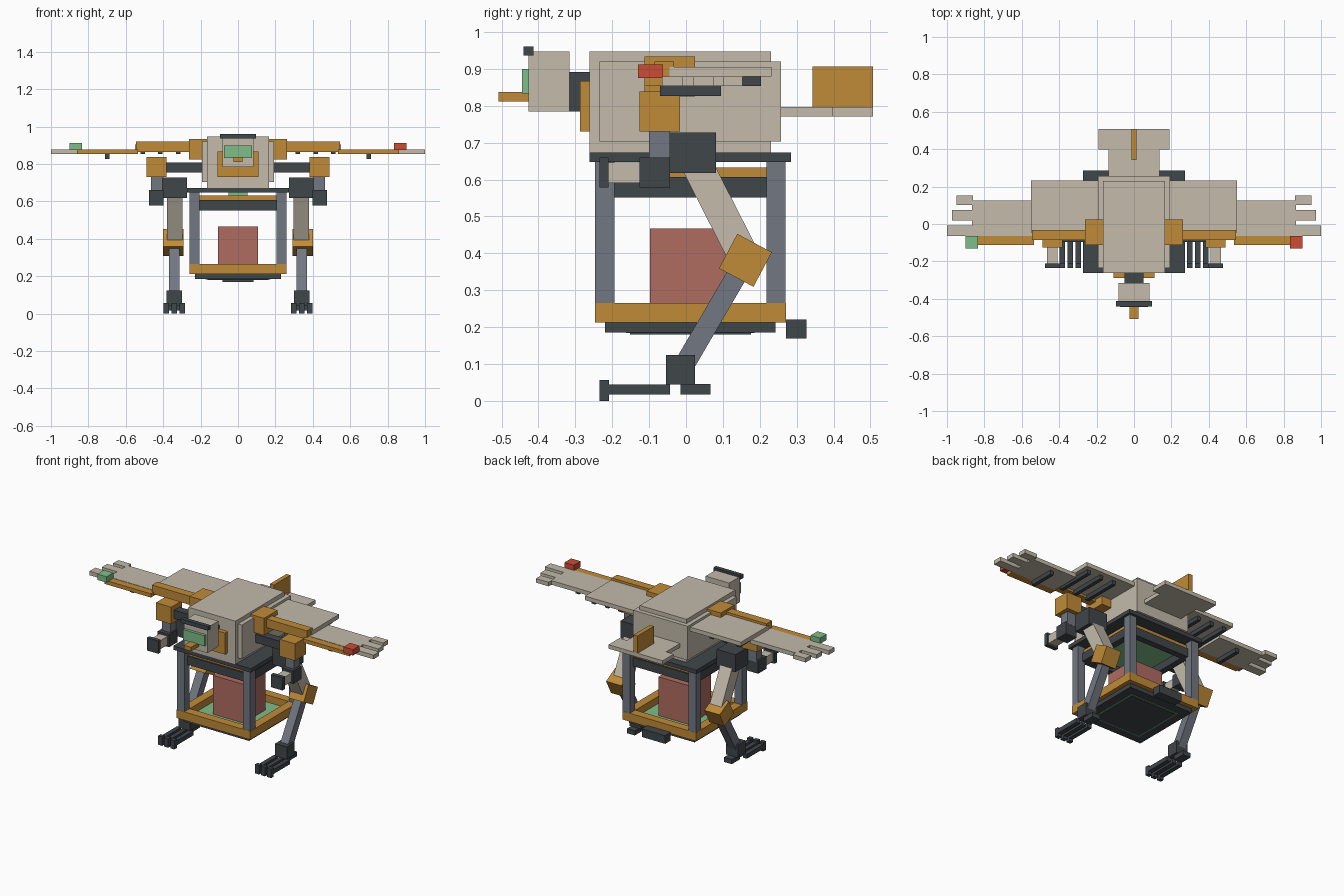
import bpy, bmesh, math
from mathutils import Matrix, Vector

if "Cube" in bpy.data.objects:
    bpy.data.objects.remove(bpy.data.objects["Cube"])


def material(name, rgb):
    lin = [((c / 255 + 0.055) / 1.055) ** 2.4 for c in rgb]
    m = bpy.data.materials.new(name)
    m.diffuse_color = (*lin, 1)
    m.use_nodes = True
    m.node_tree.nodes["Principled BSDF"].inputs["Base Color"].default_value = m.diffuse_color
    return m


CREAM = material("cream", (195, 187, 171))
ORANGE = material("orange", (192, 139, 56))
DARK = material("charcoal", (64, 70, 74))
SLATE = material("slate", (114, 119, 130))
GREEN = material("green", (128, 189, 136))
RED = material("red", (204, 76, 54))
PINK = material("dusty red", (176, 108, 97))


def boxes(name, mat, ranges, tilt=0):
    """One object from boxes given as (x0, x1, y0, y1, z0, z1); tilt turns it about x."""
    bm = bmesh.new()
    r0 = ranges[0]
    origin = Vector([(r0[i] + r0[i + 1]) / 2 for i in (0, 2, 4)])
    for x0, x1, y0, y1, z0, z1 in ranges:
        centre = Vector(((x0 + x1) / 2, (y0 + y1) / 2, (z0 + z1) / 2)) - origin
        size = Matrix.Diagonal((abs(x1 - x0), y1 - y0, z1 - z0, 1))
        bmesh.ops.create_cube(bm, size=1, matrix=Matrix.Translation(centre) @ size)
    me = bpy.data.meshes.new(name)
    bm.to_mesh(me)
    bm.free()
    me.materials.append(mat)
    ob = bpy.data.objects.new(name, me)
    ob.location = origin
    ob.rotation_euler.x = tilt
    bpy.context.collection.objects.link(ob)
    return ob


def pair(name, mat, ranges, tilt=0):
    """Right part and its mirror on the left."""
    boxes("right_" + name, mat, ranges, tilt)
    boxes("left_" + name, mat, [(-b, -a, *r) for a, b, *r in ranges], tilt)


def limb(name, mat, x0, x1, a, b, width):
    """Mirrored bar between two (y, z) points."""
    dy, dz = b[0] - a[0], b[1] - a[1]
    half = math.hypot(dy, dz) / 2
    cy, cz = (a[0] + b[0]) / 2, (a[1] + b[1]) / 2
    pair(name, mat, [(x0, x1, cy - width / 2, cy + width / 2, cz - half, cz + half)],
         math.atan2(-dy, dz))


CY = 0.012  # centre of the carrying frame


def ring(name, mat, half, wall, z0, z1):
    """Square frame of four beams."""
    inn = half - wall
    boxes(name, mat, [(-half, half, CY - half, CY - inn, z0, z1),
                      (-half, half, CY + inn, CY + half, z0, z1),
                      (-half, -inn, CY - inn, CY + inn, z0, z1),
                      (inn, half, CY - inn, CY + inn, z0, z1)])


def plate(name, mat, half, z0, z1):
    boxes(name, mat, [(-half, half, CY - half, CY + half, z0, z1)])


# Body
boxes("body_core", CREAM, [(-.165, .165, -.261, .23, .672, .947)])
boxes("body_shell", CREAM, [(-.192, .192, -.235, .257, .703, .92)])
plate("body_base", DARK, .273, .648, .673)

# Head
boxes("collar", ORANGE, [(-.11, .11, -.288, -.26, .73, .867)])
boxes("neck", DARK, [(-.052, .052, -.317, -.255, .785, .892)])
boxes("head", CREAM, [(-.083, .083, -.427, -.316, .785, .947)])
boxes("face_panel", GREEN, [(-.075, .075, -.445, -.426, .833, .9)])
boxes("beak", ORANGE, [(-.025, .025, -.508, -.426, .812, .837)])
boxes("brow", DARK, [(-.096, .096, -.44, -.413, .936, .961)])

# Tail
boxes("tail_root", CREAM, [(-.137, .137, .25, .398, .771, .796)])
boxes("tail_tip", CREAM, [(-.191, .191, .397, .507, .771, .796)])
boxes("tail_fin", ORANGE, [(-.014, .014, .343, .507, .796, .906)])

# Carrying frame under the body
plate("hoist_plate", ORANGE, .215, .606, .633)
ring("hoist_frame", DARK, .225, .04, .552, .607)
plate("hoist_ceiling", GREEN, .186, .601, .606)
boxes("hoist_pin", GREEN, [(-.052, .052, -.04, .065, .63, .65)])
boxes("frame_posts", SLATE,
      [(x - .026, x + .026, y - .026, y + .026, .26, .65)
       for x in (-.232, .232) for y in (CY - .232, CY + .232)])
ring("tray_rim", ORANGE, .259, .055, .212, .265)
plate("tray_floor", GREEN, .21, .21, .22)
plate("tray_base", DARK, .231, .186, .212)
plate("tray_seal", GREEN, .174, .184, .187)
plate("tray_hatch", DARK, .164, .18, .186)
boxes("rear_bumper", DARK, [(-.082, .082, .271, .327, .169, .221)])
boxes("cargo", PINK, [(-.108, .108, CY - .11, CY + .11, .215, .467)])

# Wings
pair("wing_root", ORANGE, [(.16, .262, -.112, .024, .825, .934)])
pair("inner_spar", ORANGE, [(.25, .546, -.086, -.032, .865, .92)])
pair("outer_spar", ORANGE, [(.535, .862, -.112, -.063, .853, .877)])
pair("inner_wing", CREAM, [(.185, .55, -.045, .232, .879, .905)])
pair("outer_wing", CREAM, [(.54, .866, -.065, .125, .853, .879)])
pair("wing_feathers", CREAM, [(.86, .95, .102, .153, .853, .879),
                              (.86, .973, .02, .075, .853, .879),
                              (.86, 1.0, -.065, -.008, .853, .879)])
pair("inner_wing_ribs", DARK, [(x - .012, x + .012, -.04, .203, .853, .879)
                               for x in (.32, .415, .51)])
pair("outer_wing_rib", DARK, [(.686, .71, -.071, .095, .826, .853)])
for name, mat, x in (("left_light", GREEN, -.867), ("right_light", RED, .867)):
    boxes(name, mat, [(x - .033, x + .033, -.13, -.063, .875, .912)])

# Arms
pair("shoulder_bar", DARK, [(.18, .39, -.096, -.044, .754, .808)])
pair("shoulder", ORANGE, [(.382, .49, -.126, -.016, .73, .838)])
pair("upper_arm", SLATE, [(.405, .465, -.1, -.043, .65, .735)])
pair("elbow", DARK, [(.397, .477, -.126, -.044, .579, .66)])
pair("forearm", CREAM, [(.408, .466, -.212, -.12, .591, .646)])
pair("hand", DARK, [(.397, .477, -.235, -.21, .579, .66)])

# Legs
pair("hip", DARK, [(.273, .405, -.045, .081, .618, .728)])
limb("thigh", CREAM, .297, .38, (.025, .65), (.16, .385), .084)
pair("knee", ORANGE, [(.292, .4, .108, .214, .328, .434)], math.radians(-28))
limb("shin", SLATE, .314, .369, (.161, .381), (-.012, .085), .055)
pair("ankle", DARK, [(.3, .382, -.054, .025, .045, .125)])
toes = [.298, .341, .384]
pair("front_toes", DARK, [(x - .014, x + .014, -.22, -.044, .017, .045) for x in toes])
pair("claws", DARK, [(x - .014, x + .014, -.235, -.209, 0, .057) for x in toes])
pair("back_toe", DARK, [(.314, .369, -.015, .067, .017, .046)])
